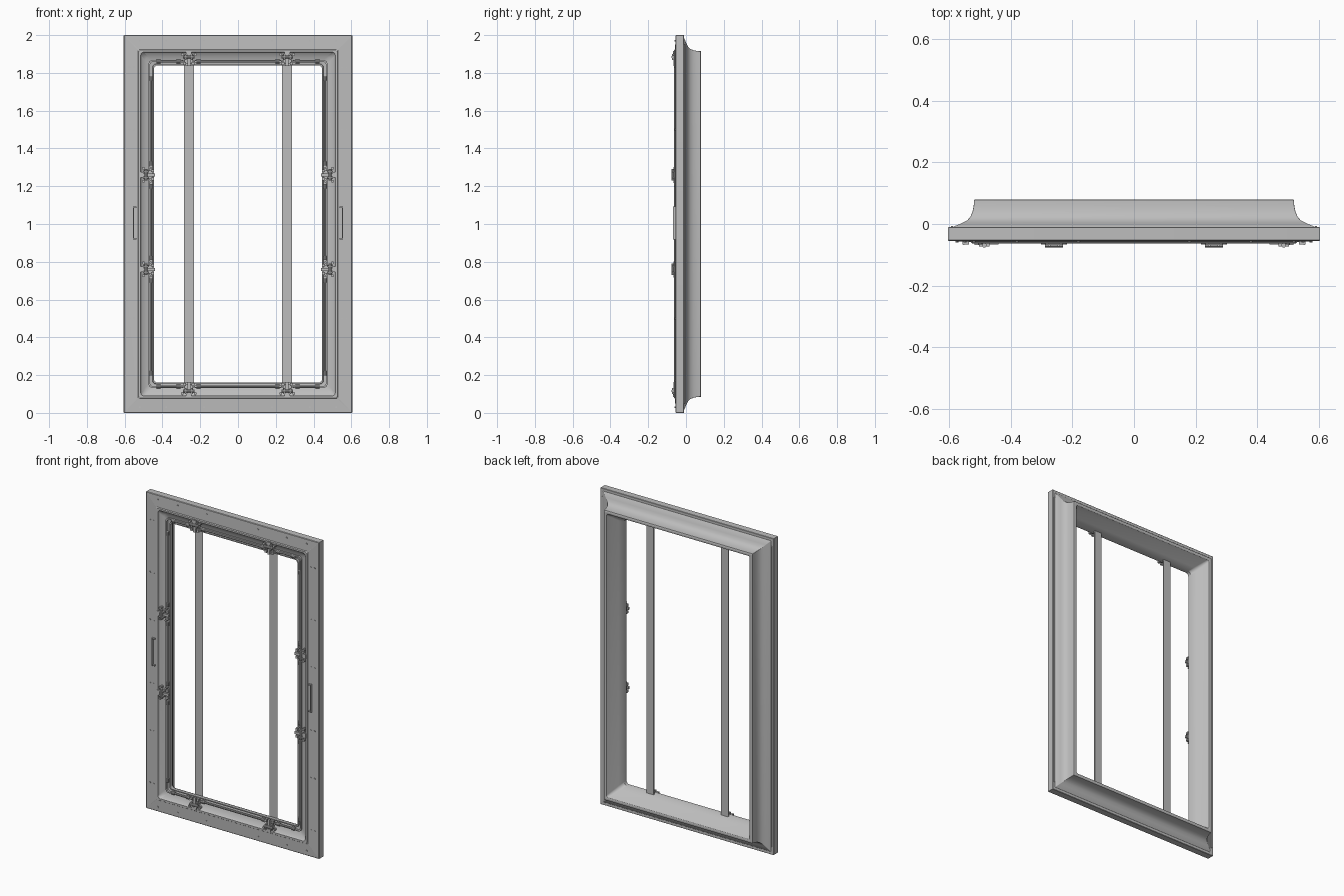
import bpy, bmesh, math
from mathutils import Vector, Matrix

if "Cube" in bpy.data.objects:
    bpy.data.objects.remove(bpy.data.objects["Cube"], do_unlink=True)

HW, H = 0.605, 2.0   # half width and height of the frame


def material(name, value):
    m = bpy.data.materials.new(name)
    m.use_nodes = True
    col = (value, value, value, 1)
    m.diffuse_color = col
    m.node_tree.nodes["Principled BSDF"].inputs["Base Color"].default_value = col
    return m


GREY = material("light grey", 0.51)


def finish(bm, name):
    bmesh.ops.recalc_face_normals(bm, faces=bm.faces)
    me = bpy.data.meshes.new(name)
    bm.to_mesh(me)
    bm.free()
    ob = bpy.data.objects.new(name, me)
    bpy.context.collection.objects.link(ob)
    me.materials.append(GREY)
    bpy.ops.object.select_all(action="DESELECT")
    ob.select_set(True)
    bpy.context.view_layer.objects.active = ob
    bpy.ops.object.shade_smooth_by_angle(angle=math.radians(30))


def ring(d, y, r, steps=6):
    """Rounded rectangle, inset by d from the outer outline."""
    pts = []
    for k, (sx, sz) in enumerate([(1, 1), (-1, 1), (-1, -1), (1, -1)]):
        cx, cz = sx * (HW - d - r), H / 2 + sz * (H / 2 - d - r)
        for i in range(steps + 1):
            a = math.pi / 2 * (k + i / steps)
            pts.append((cx + r * math.cos(a), y, cz + r * math.sin(a)))
    return pts


def sweep(name, profile):
    """Closed profile of (inset, depth, corner radius) carried round the frame."""
    bm = bmesh.new()
    loops = [[bm.verts.new(p) for p in ring(*s)] for s in profile]
    n = len(loops[0])
    for a, b in zip(loops, loops[1:] + loops[:1]):
        for i in range(n):
            j = (i + 1) % n
            bm.faces.new((a[i], a[j], b[j], b[i]))
    finish(bm, name)


def add_box(bm, c, s):
    m = Matrix.Translation(c) @ Matrix.Diagonal((*s, 1))
    bmesh.ops.create_cube(bm, size=1, matrix=m)


def add_rod(bm, a, b, r, sides=10):
    a, b = Vector(a), Vector(b)
    q = (b - a).to_track_quat("Z", "Y").to_matrix().to_4x4()
    bmesh.ops.create_cone(bm, cap_ends=True, segments=sides, radius1=r, radius2=r,
                          depth=(b - a).length, matrix=Matrix.Translation((a + b) / 2) @ q)


# Moulded frame: front face, sloped front rebate, funnel reveal, coved back
R = 0.002
sweep("moulded_frame", [
    (0.003, -0.055, R), (0.075, -0.058, R), (0.079, -0.064, 0.012),
    (0.09, -0.064, 0.016), (0.094, -0.054, 0.018), (0.115, -0.038, 0.02),
    (0.152, -0.034, 0.02), (0.154, -0.042, 0.02),
    (0.16, -0.042, 0.02), (0.16, -0.02, 0.02),
    (0.142, 0.012, 0.02), (0.118, 0.05, 0.016), (0.105, 0.078, 0.012),
    (0.102, 0.08, 0.01), (0.088, 0.08, 0.006), (0.085, 0.078, 0.004),
    (0.084, 0.06, R), (0.08, 0.04, R), (0.073, 0.023, R), (0.062, 0.011, R),
    (0.046, 0.003, R), (0.02, -0.008, R), (0.018, -0.01, R),
    (0.002, -0.01, R), (0, -0.012, R), (0, -0.052, R)])

# Slim bead around the rebate
sweep("rebate_bead", [(0.132, -0.03, 0.02), (0.132, -0.047, 0.02),
                      (0.139, -0.047, 0.02), (0.139, -0.03, 0.02)])

# Two upright straps crossing the opening, and a strip behind each side member
for side, sx in (("left", 1), ("right", -1)):
    bm = bmesh.new()
    add_box(bm, (sx * 0.26, -0.016, H / 2), (0.054, 0.007, 1.76))
    bmesh.ops.bevel(bm, geom=bm.edges[:], offset=0.002, segments=2, affect="EDGES")
    finish(bm, side + "_strap")
    bm = bmesh.new()
    add_box(bm, (sx * 0.592, -0.009, H / 2), (0.006, 0.006, 1.9))
    finish(bm, side + "_back_strip")


def clamp(name, x, z, turn):
    """Toggle clamp, turned about the y axis."""
    bm = bmesh.new()
    add_box(bm, (0, -0.045, 0), (0.05, 0.02, 0.046))
    add_box(bm, (0, -0.060, 0), (0.07, 0.012, 0.016))
    for s in (-1, 1):
        add_box(bm, (-0.012, -0.063, s * 0.016), (0.034, 0.02, 0.008))
        add_box(bm, (0.022, -0.056, s * 0.022), (0.016, 0.016, 0.014))
        add_rod(bm, (-0.025, -0.04, s * 0.034), (-0.025, -0.066, s * 0.034), 0.008)
        add_rod(bm, (0.012, -0.04, s * 0.036), (0.012, -0.062, s * 0.036), 0.006)
    add_rod(bm, (-0.012, -0.069, -0.03), (-0.012, -0.069, 0.03), 0.008)
    add_box(bm, (-0.034, -0.062, 0), (0.02, 0.014, 0.03))
    bmesh.ops.transform(bm, verts=bm.verts, matrix=Matrix.Translation((x, 0, z))
                        @ Matrix.Rotation(-turn, 4, "Y"))
    finish(bm, name)


for side, sx in (("left", 1), ("right", -1)):
    turn = math.pi if sx > 0 else 0
    clamp(side + "_upper_clamp", sx * 0.475, 1.26, turn)
    clamp(side + "_lower_clamp", sx * 0.475, 0.76, turn)
    clamp(side + "_top_clamp", sx * 0.26, 1.872, -math.pi / 2)
    clamp(side + "_bottom_clamp", sx * 0.26, 0.128, math.pi / 2)

# Tie rods with end collars between the clamps
bm = bmesh.new()


def tie(a, b):
    a, b = Vector(a), Vector(b)
    u = (b - a).normalized() * 0.011
    add_rod(bm, a, b, 0.005)
    for p in (a, b):
        add_rod(bm, p - u, p + u, 0.01)


for sx in (-1, 1):
    for z0, z1 in ((0.21, 0.7), (0.82, 1.2), (1.32, 1.77)):
        tie((sx * 0.461, -0.045, z0), (sx * 0.461, -0.045, z1))
    for z in (0.14, 1.86):
        tie((sx * 0.315, -0.045, z), (sx * 0.42, -0.045, z))
for z in (0.14, 1.86):
    tie((-0.21, -0.045, z), (0.21, -0.045, z))
finish(bm, "tie_rods")

# Slim pull handles on the face
for side, sx in (("left", 1), ("right", -1)):
    bm = bmesh.new()
    x = sx * 0.547
    for s in (-1, 1):
        add_box(bm, (x, -0.06, 1.005 + s * 0.084), (0.02, 0.012, 0.008))
    add_box(bm, (x + sx * 0.007, -0.062, 1.005), (0.005, 0.014, 0.174))
    finish(bm, side + "_handle")

# Screw heads around the face
bm = bmesh.new()


def screw(x, z):
    add_rod(bm, (x, -0.05, z), (x, -0.06, z), 0.005, 8)


for sx in (-1, 1):
    for z in (0.17, 0.5, 0.8, 1.2, 1.5, 1.83):
        screw(sx * 0.575, z)
        screw(sx * 0.55, z)
    for x in (0.18, 0.38, 0.52):
        for z in (0.03, 1.97):
            screw(sx * x, z)
finish(bm, "screw_heads")
